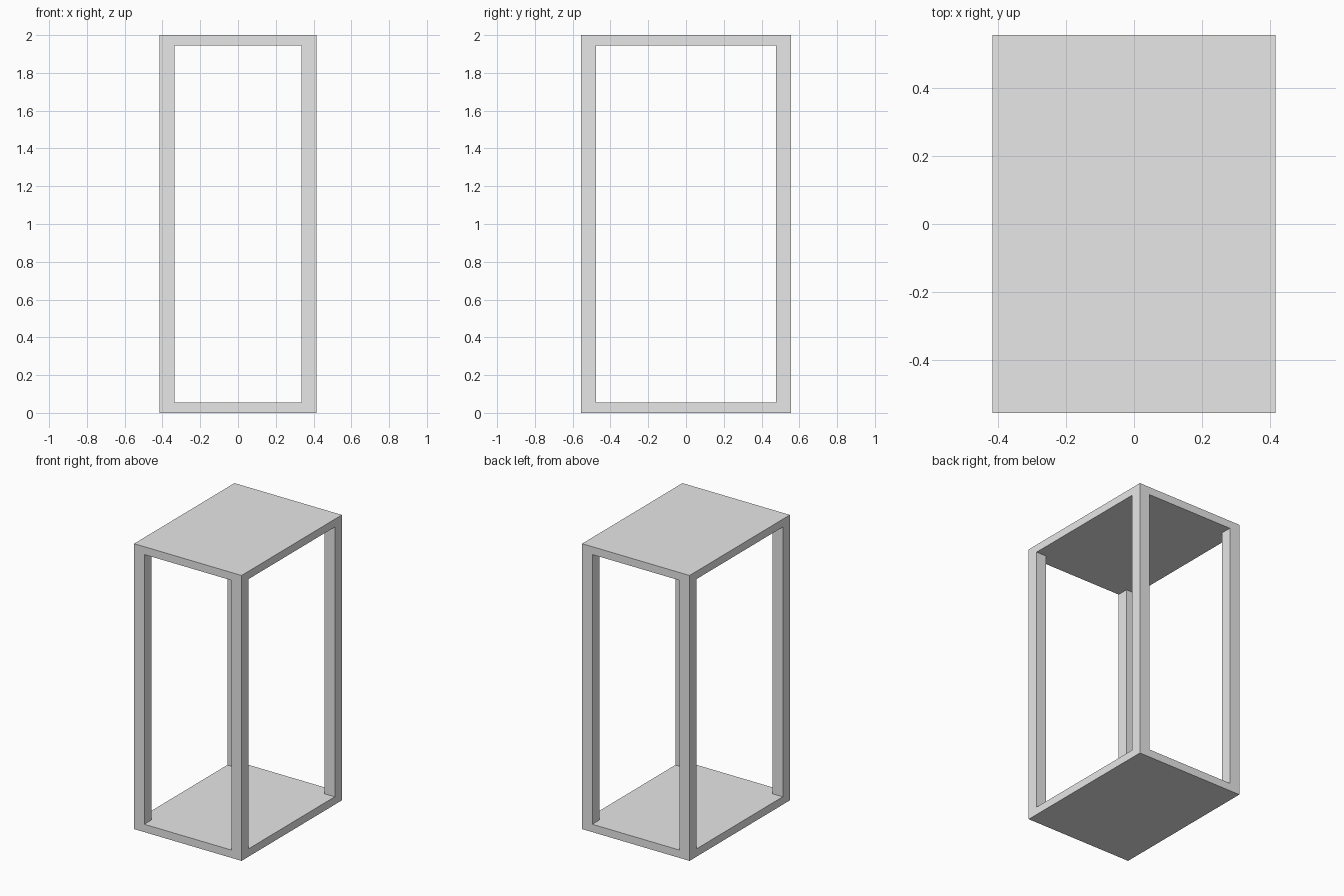
import bpy

cube = bpy.data.objects.get("Cube")
if cube:
    bpy.data.objects.remove(cube, do_unlink=True)

W, D, H = 0.833, 1.111, 2.0   # overall size
POST = 0.079                  # post thickness
PANEL = 0.055                 # panel thickness

grey = bpy.data.materials.new("light_grey")
grey.use_nodes = True
grey.diffuse_color = (0.8, 0.8, 0.8, 1)
grey.node_tree.nodes["Principled BSDF"].inputs["Base Color"].default_value = (0.8, 0.8, 0.8, 1)


def box(name, size, location):
    bpy.ops.mesh.primitive_cube_add(size=1, location=location)
    obj = bpy.context.object
    obj.name = name
    obj.scale = size
    bpy.ops.object.transform_apply(location=False, rotation=False, scale=True)
    obj.data.materials.append(grey)
    return obj


# Base and top panels
box("base_panel", (W, D, PANEL), (0, 0, PANEL / 2))
box("top_panel", (W, D, PANEL), (0, 0, H - PANEL / 2))

# Four corner posts between the panels
for side, sx in (("left", 1), ("right", -1)):
    for end, sy in (("front", -1), ("back", 1)):
        box(f"{end}_{side}_post", (POST, POST, H - 2 * PANEL),
            (sx * (W - POST) / 2, sy * (D - POST) / 2, H / 2))
